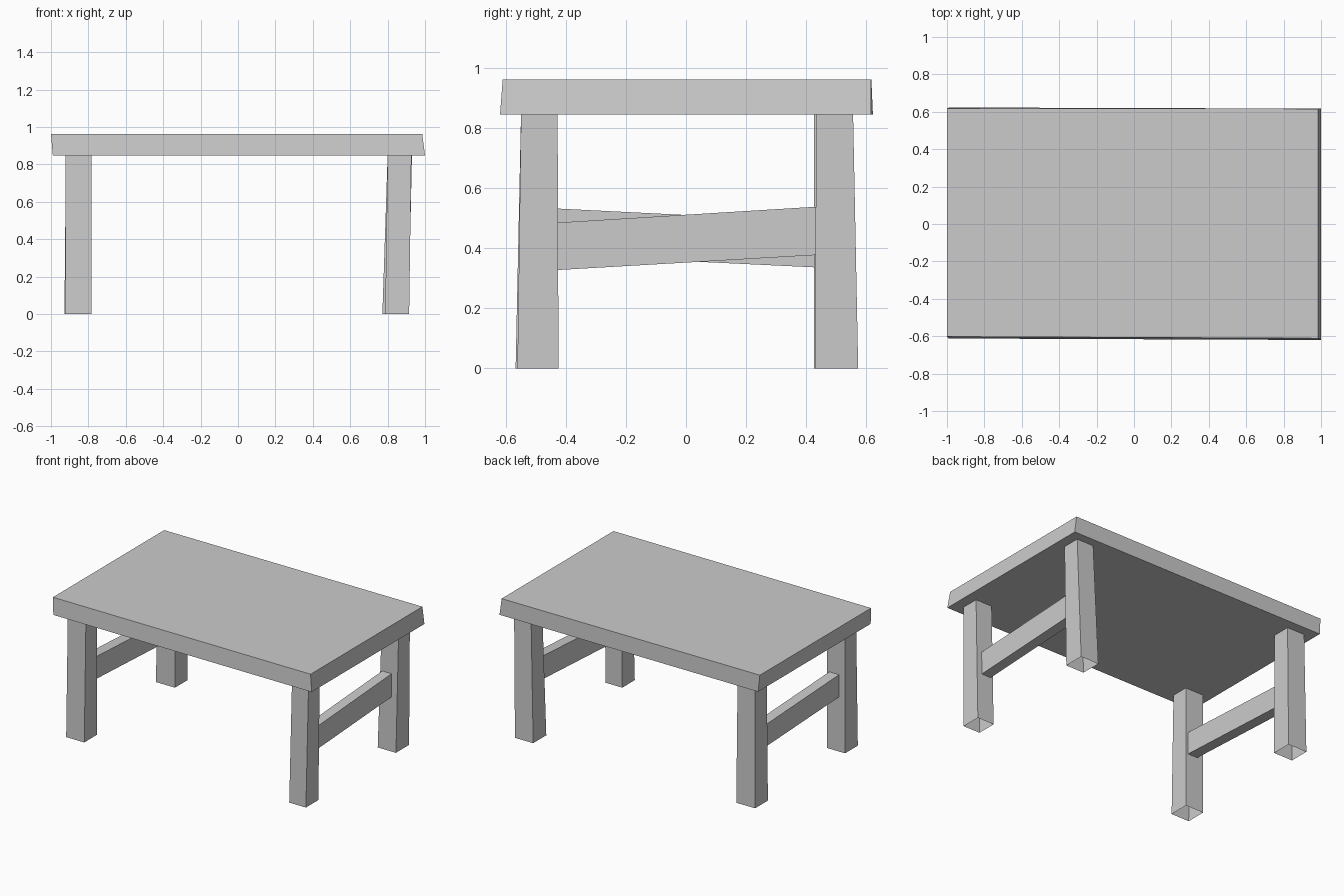
import bpy

if "Cube" in bpy.data.objects:
    bpy.data.objects.remove(bpy.data.objects["Cube"])


def box(name, a, b, capped=True):
    """Hand-hewn block between two four-cornered rings (b above / beyond a)."""
    faces = [(i, (i + 1) % 4, (i + 1) % 4 + 4, i + 4) for i in range(4)]
    if capped:
        faces += [(3, 2, 1, 0), (4, 5, 6, 7)]
    mesh = bpy.data.meshes.new(name)
    mesh.from_pydata(a + b, [], faces)
    obj = bpy.data.objects.new(name, mesh)
    bpy.context.collection.objects.link(obj)
    return obj


def ring(x0, x1, y0, y1, z):
    """Horizontal rectangle, counter-clockwise from above."""
    return [(x0, y0, z), (x1, y0, z), (x1, y1, z), (x0, y1, z)]


def ring_y(x0, x1, y, z0, z1):
    """Upright rectangle facing along y."""
    return [(x0, y, z0), (x0, y, z1), (x1, y, z1), (x1, y, z0)]


UNDER, TOP = 0.847, 0.963

# Table top, slightly skewed
box("table_top",
    [(-0.99, -0.612, UNDER), (1.0, -0.62, UNDER), (1.0, 0.617, UNDER), (-0.99, 0.623, UNDER)],
    [(-1.0, -0.602, TOP), (0.985, -0.611, TOP), (0.985, 0.616, TOP), (-1.0, 0.618, TOP)])

# Legs: foot extents and top extents (x0, x1, y0, y1), open at both ends
legs = {
    "front_left_leg": ((-0.922, -0.783, -0.568, -0.428), (-0.922, -0.783, -0.55, -0.43)),
    "front_right_leg": ((0.787, 0.915, -0.562, -0.425), (0.80, 0.927, -0.55, -0.428)),
    "back_left_leg": ((-0.928, -0.783, 0.427, 0.567), (-0.92, -0.785, 0.427, 0.555)),
    "back_right_leg": ((0.772, 0.912, 0.43, 0.574), (0.80, 0.93, 0.434, 0.557)),
}
for name, (foot, head) in legs.items():
    box(name, ring(*foot, 0), ring(*head, UNDER), capped=False)

# Sloping side stretchers between front and back legs
box("right_stretcher", ring_y(0.81, 0.882, -0.43, 0.328, 0.486),
    ring_y(0.805, 0.877, 0.433, 0.378, 0.539))
box("left_stretcher", ring_y(-0.875, -0.80, -0.43, 0.378, 0.533),
    ring_y(-0.875, -0.80, 0.43, 0.337, 0.49))
